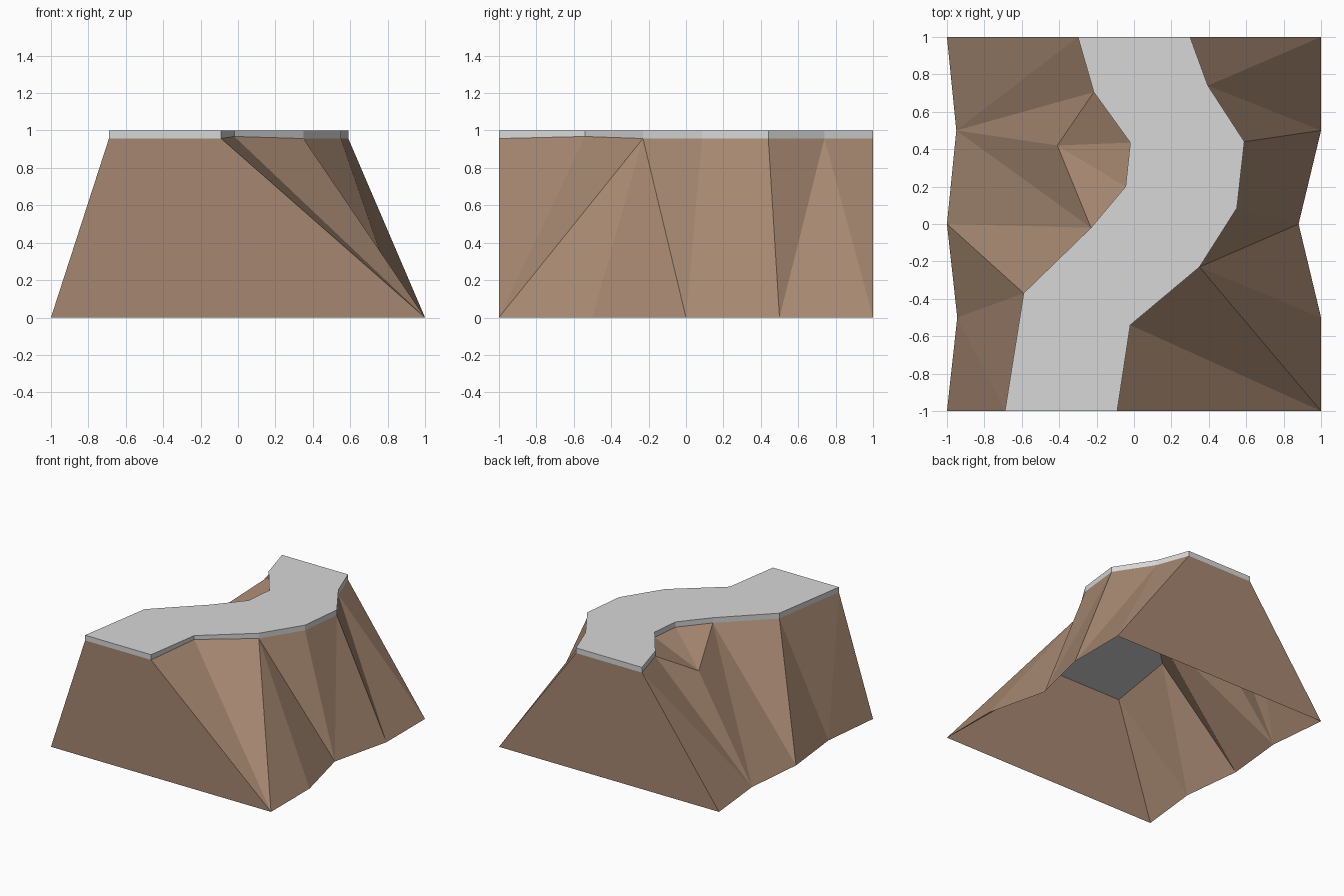
import bpy, bmesh

if "Cube" in bpy.data.objects:
    bpy.data.objects.remove(bpy.data.objects["Cube"])

TOP, UNDER = 1.0, 0.957

# Road edges, front to back
LEFT = [(-.69, -1), (-.59, -.37), (-.23, -.02), (-.045, .2), (-.02, .435), (-.215, .705), (-.3, 1)]
RIGHT = [(-.09, -1), (-.02, -.54), (.35, -.23), (.55, .085), (.59, .44), (.395, .74), (.3, 1)]
# Foot of the slopes, x at y = -1, -0.5, 0, 0.5, 1
FOOT_LEFT = [-1, -.945, -1, -.95, -1]
FOOT_RIGHT = [1, 1, .88, 1, 1]


def material(name, rgb):
    m = bpy.data.materials.new(name)
    m.diffuse_color = (*rgb, 1)
    m.use_nodes = True
    m.node_tree.nodes["Principled BSDF"].inputs["Base Color"].default_value = m.diffuse_color
    return m


def finish(bm, name, mat):
    bmesh.ops.recalc_face_normals(bm, faces=bm.faces[:])
    me = bpy.data.meshes.new(name)
    bm.to_mesh(me)
    bm.free()
    me.materials.append(mat)
    ob = bpy.data.objects.new(name, me)
    bpy.context.collection.objects.link(ob)
    return ob


# Road slab: outline extruded upward
bm = bmesh.new()
base = bm.faces.new([bm.verts.new((x, y, UNDER)) for x, y in RIGHT + LEFT[::-1]])
ext = bmesh.ops.extrude_face_region(bm, geom=[base], use_keep_orig=True)
up = [g for g in ext["geom"] if isinstance(g, bmesh.types.BMVert)]
bmesh.ops.translate(bm, verts=up, vec=(0, 0, TOP - UNDER))
finish(bm, "road_slab", material("light grey", (.68, .68, .68)))

# Rocky embankment: open shell, points named by side (l/r = road edge, a/b = left/right foot)
bm = bmesh.new()
p = {}
for i in range(7):
    p[f"l{i}"] = bm.verts.new((*LEFT[i], UNDER))
    p[f"r{i}"] = bm.verts.new((*RIGHT[i], .968 if i == 1 else UNDER))
for i in range(5):
    p[f"a{i}"] = bm.verts.new((FOOT_LEFT[i], i / 2 - 1, 0))
    p[f"b{i}"] = bm.verts.new((FOOT_RIGHT[i], i / 2 - 1, 0))
p["k0"] = bm.verts.new((-.41, .42, .78))  # ledge knob on the left slope

left_faces = ("a0 a1 l0|a1 l1 l0|a1 a2 l1|a2 l2 l1|a2 a3 l2|a3 k0 l2|k0 l3 l2|"
              "k0 l4 l3|k0 l5 l4|a3 l5 k0|a3 l6 l5|a3 a4 l6")
right_faces = ("b0 r1 r0|b0 r2 r1|b0 b1 r2|b1 b2 r2|b2 r3 r2|b2 r4 r3|b2 b3 r4|"
               "b3 r5 r4|b3 b4 r5|b4 r6 r5")
end_faces = "a0 l0 r0 b0|a4 b4 r6 l6"
for group in (left_faces, right_faces, end_faces):
    for face in group.split("|"):
        vs = [p[n] for n in face.split()]
        if group == left_faces:
            vs.reverse()
        bm.faces.new(vs)
finish(bm, "rock_embankment", material("rock brown", (.38, .245, .165)))
